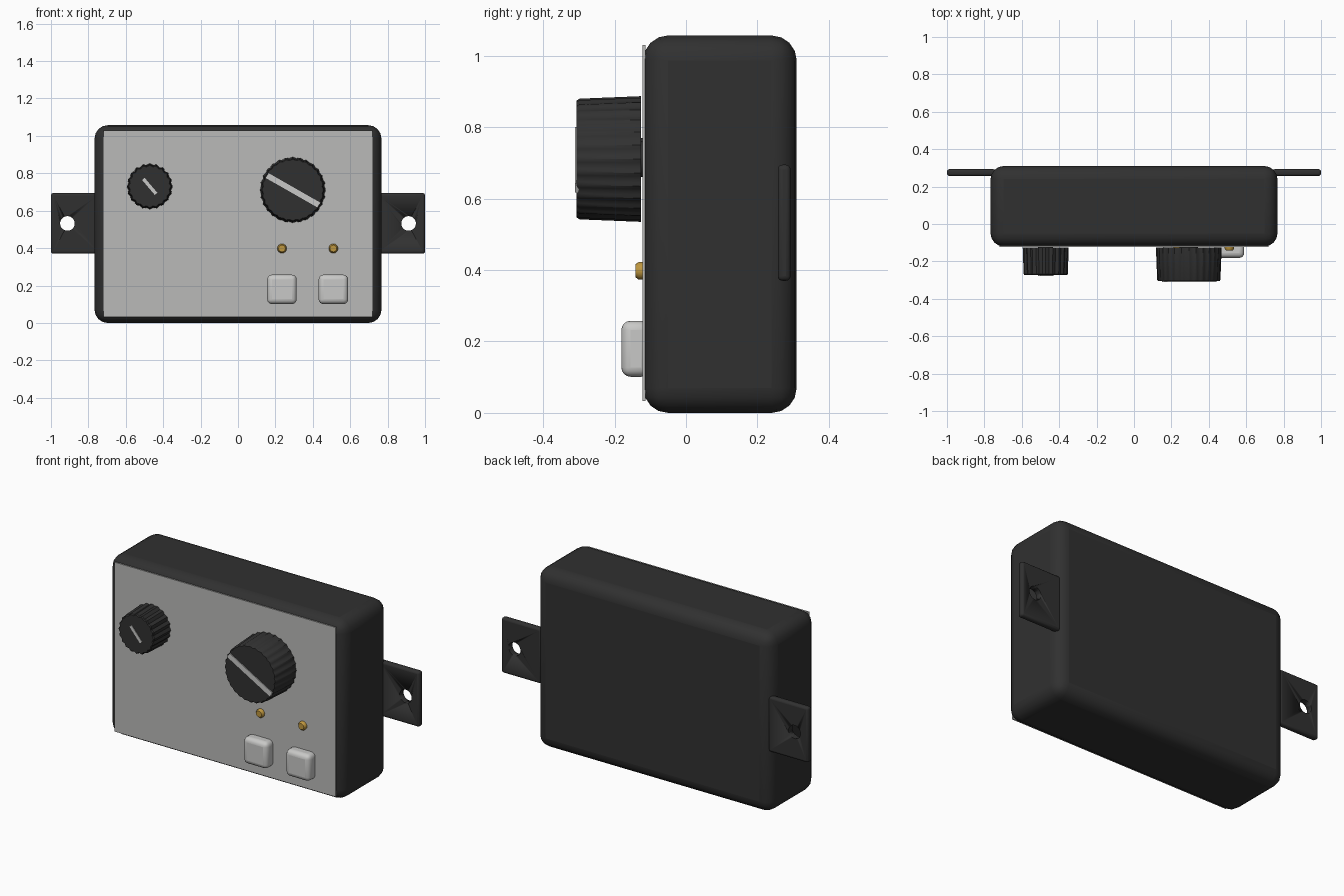
import bpy, bmesh, math
from mathutils import Matrix

if "Cube" in bpy.data.objects:
    bpy.data.objects.remove(bpy.data.objects["Cube"])


def material(name, rgb):
    m = bpy.data.materials.new(name)
    m.diffuse_color = (*rgb, 1)
    m.use_nodes = True
    m.node_tree.nodes["Principled BSDF"].inputs["Base Color"].default_value = m.diffuse_color
    return m


BLACK = material("black plastic", (0.03, 0.03, 0.03))
GREY = material("panel grey", (0.49, 0.49, 0.48))
LIGHT = material("light grey", (0.58, 0.58, 0.57))
BRASS = material("brass", (0.52, 0.31, 0.05))


def finish(bm, name, mat, bevel=0, segments=3):
    bmesh.ops.recalc_face_normals(bm, faces=bm.faces)
    me = bpy.data.meshes.new(name)
    bm.to_mesh(me)
    bm.free()
    ob = bpy.data.objects.new(name, me)
    bpy.context.collection.objects.link(ob)
    me.materials.append(mat)
    if bevel:
        mod = ob.modifiers.new("bevel", 'BEVEL')
        mod.width, mod.segments = bevel, segments
        mod.limit_method, mod.angle_limit = 'ANGLE', math.radians(40)
    bpy.ops.object.select_all(action='DESELECT')
    bpy.context.view_layer.objects.active = ob
    ob.select_set(True)
    bpy.ops.object.shade_smooth_by_angle(angle=math.radians(35))
    return ob


def box(name, mat, x, y, z, bevel=0, segments=3):
    """Box from (min, max) pairs on each axis."""
    bm = bmesh.new()
    bmesh.ops.create_cube(bm, size=1)
    for v in bm.verts:
        v.co = [sum(r) / 2 + c * (r[1] - r[0]) for c, r in zip(v.co, (x, y, z))]
    return finish(bm, name, mat, bevel, segments)


def lathe(name, mat, cx, cz, profile, sides, wave=0, teeth=1):
    """Loft (y, radius) rings along y, optionally scalloped."""
    bm = bmesh.new()
    rings = []
    for y, r in profile:
        ring = []
        for i in range(sides):
            a = 2 * math.pi * i / sides
            k = r + wave * math.cos(teeth * a)
            ring.append(bm.verts.new((cx + k * math.cos(a), y, cz + k * math.sin(a))))
        rings.append(ring)
    for lo, hi in zip(rings, rings[1:]):
        for i in range(sides):
            j = (i + 1) % sides
            bm.faces.new((lo[i], lo[j], hi[j], hi[i]))
    bm.faces.new(rings[0])
    bm.faces.new(rings[-1])
    return finish(bm, name, mat)


def pointer(name, x0, z0, x1, z1, width, y0, y1):
    """Bar laid on a knob face between two points."""
    bm = bmesh.new()
    bmesh.ops.create_cube(bm, size=1)
    length = math.hypot(x1 - x0, z1 - z0)
    turn = Matrix.Rotation(-math.atan2(z1 - z0, x1 - x0), 4, 'Y')
    move = Matrix.Translation(((x0 + x1) / 2, (y0 + y1) / 2, (z0 + z1) / 2))
    bm.transform(move @ turn @ Matrix.Diagonal((length, y1 - y0, width, 1)))
    return finish(bm, name, LIGHT)


# Case and front panel
box("case", BLACK, (-0.767, 0.767), (-0.12, 0.31), (0, 1.057), 0.07, 4)
box("front_panel", GREY, (-0.72, 0.72), (-0.122, -0.114), (0.033, 1.03))

# Mounting tabs with screw holes
for side, s in (("left", -1), ("right", 1)):
    xs = sorted((s * 0.74, s * 1.0))
    tab = box(side + "_mounting_tab", BLACK, xs, (0.257, 0.293), (0.37, 0.695), 0.013, 3)
    hole = lathe(side + "_hole_cutter", BLACK, s * 0.912, 0.532,
                 [(0.2, 0.039), (0.35, 0.039)], 32)
    hole.hide_render = True
    hole.hide_set(True)
    cut = tab.modifiers.new("hole", 'BOOLEAN')
    cut.operation, cut.object, cut.solver = 'DIFFERENCE', hole, 'EXACT'

# Scalloped knobs
lathe("large_knob", BLACK, 0.293, 0.711,
      [(-0.126, 0.173), (-0.298, 0.166), (-0.306, 0.161)], 112, 0.003, 28)
lathe("large_knob_shaft", BLACK, 0.293, 0.711, [(-0.115, 0.05), (-0.13, 0.05)], 24)
pointer("large_knob_pointer", 0.156, 0.788, 0.433, 0.63, 0.03, -0.311, -0.30)
lathe("small_knob", BLACK, -0.472, 0.73,
      [(-0.126, 0.119), (-0.268, 0.114), (-0.274, 0.109)], 80, 0.004, 20)
lathe("small_knob_shaft", BLACK, -0.472, 0.73, [(-0.115, 0.04), (-0.13, 0.04)], 24)
pointer("small_knob_pointer", -0.506, 0.77, -0.438, 0.69, 0.018, -0.277, -0.27)

# Indicator lamps and push buttons
for name, cx in (("left", 0.235), ("right", 0.51)):
    lathe(name + "_lamp", BRASS, cx, 0.398,
          [(-0.115, 0.025), (-0.132, 0.025), (-0.142, 0.018)], 16)
    box(name + "_button", LIGHT, (cx - 0.079, cx + 0.079), (-0.181, -0.1),
        (0.101, 0.258), 0.026, 4)
